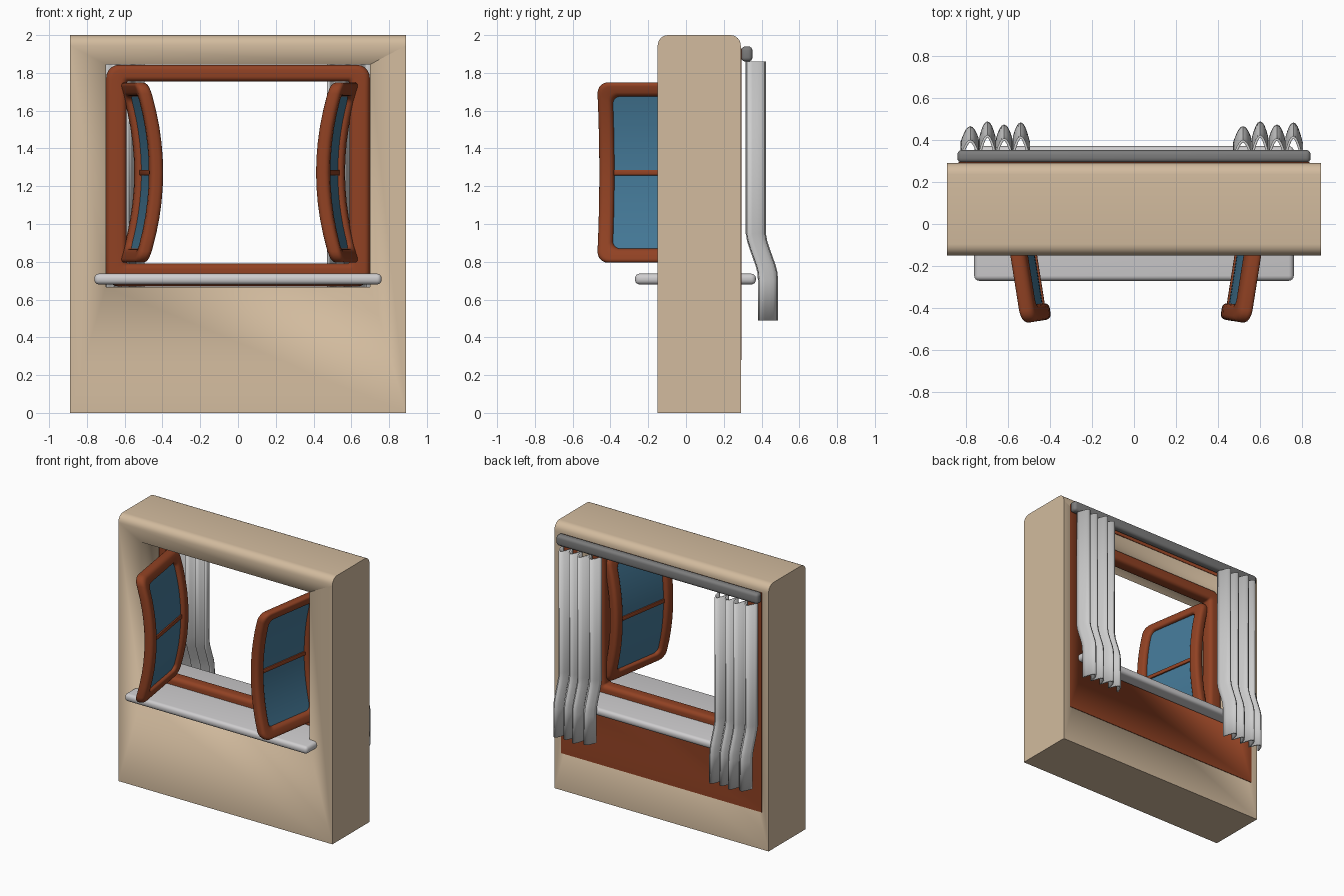
import bpy, bmesh, math

if "Cube" in bpy.data.objects:
    bpy.data.objects.remove(bpy.data.objects["Cube"])


def mat(name, rgb):
    m = bpy.data.materials.new(name)
    m.diffuse_color = (*rgb, 1)
    m.use_nodes = True
    m.node_tree.nodes["Principled BSDF"].inputs["Base Color"].default_value = m.diffuse_color
    return m


PLASTER = mat("beige plaster", (0.645, 0.497, 0.342))
WOOD = mat("brown wood", (0.283, 0.054, 0.017))
GLASS = mat("blue glass", (0.058, 0.19, 0.31))
STONE = mat("pale sill", (0.62, 0.61, 0.62))
CLOTH = mat("pale cloth", (0.61, 0.61, 0.61))
METAL = mat("grey metal", (0.2, 0.2, 0.2))


def finish(name, bm, material, bevel=0, segs=4):
    """Turn a bmesh into a smooth-shaded object with an optional edge bevel."""
    bmesh.ops.recalc_face_normals(bm, faces=bm.faces)
    me = bpy.data.meshes.new(name)
    bm.to_mesh(me)
    bm.free()
    ob = bpy.data.objects.new(name, me)
    bpy.context.collection.objects.link(ob)
    if material:
        me.materials.append(material)
    if bevel:
        b = ob.modifiers.new("bevel", 'BEVEL')
        b.width, b.segments = bevel, segs
        b.limit_method, b.angle_limit = 'ANGLE', math.radians(45)
    bpy.ops.object.select_all(action='DESELECT')
    bpy.context.view_layer.objects.active = ob
    ob.select_set(True)
    for m in list(ob.modifiers):
        bpy.ops.object.modifier_apply(modifier=m.name)
    bpy.ops.object.shade_smooth_by_angle(angle=math.radians(40))
    return ob


def box_bm(x, y, z, zcuts=1):
    """Box from (min, max) pairs, sliced along z."""
    bm = bmesh.new()
    rows = []
    for i in range(zcuts + 1):
        h = z[0] + (z[1] - z[0]) * i / zcuts
        rows.append([bm.verts.new(p) for p in
                     ((x[0], y[0], h), (x[1], y[0], h), (x[1], y[1], h), (x[0], y[1], h))])
    for a, b in zip(rows, rows[1:]):
        for k in range(4):
            bm.faces.new((a[k], a[(k + 1) % 4], b[(k + 1) % 4], b[k]))
    bm.faces.new(rows[0])
    bm.faces.new(rows[-1])
    return bm


def rounded_loop(x0, x1, z0, z1, r, arc=5, side=10):
    """Rounded rectangle with the upright sides subdivided."""
    corners = [(x1 - r, z0 + r, -90), (x1 - r, z1 - r, 0), (x0 + r, z1 - r, 90), (x0 + r, z0 + r, 180)]
    pts = []
    for i, (cx, cz, a0) in enumerate(corners):
        for k in range(arc + 1):
            a = math.radians(a0 + 90 * k / arc)
            pts.append((cx + r * math.cos(a), cz + r * math.sin(a)))
        if i in (0, 2):
            (px, pz), nz = pts[-1], corners[i + 1][1]
            pts += [(px, pz + (nz - pz) * k / side) for k in range(1, side)]
    return pts


def ring_bm(outer, inner, y0, y1):
    """Picture-frame ring between two matching loops."""
    bm = bmesh.new()
    loops = [[bm.verts.new((x, y, z)) for x, z in pts]
             for pts, y in ((outer, y0), (inner, y0), (inner, y1), (outer, y1))]
    n = len(outer)
    for j in range(4):
        a, b = loops[j], loops[(j + 1) % 4]
        for i in range(n):
            bm.faces.new((a[i], a[(i + 1) % n], b[(i + 1) % n], b[i]))
    return bm


def cut_opening(ob):
    cutter = finish("opening_cutter", box_bm((-0.70, 0.70), (-1, 1), (0.667, 1.845)), None)
    cutter.hide_render = True
    m = ob.modifiers.new("opening", 'BOOLEAN')
    m.operation, m.solver, m.object = 'DIFFERENCE', 'EXACT', cutter
    bpy.context.view_layer.objects.active = ob
    bpy.ops.object.modifier_apply(modifier="opening")
    bpy.data.objects.remove(cutter)


# Wall with rounded long top edges and a window opening
bm = box_bm((-0.89, 0.89), (-0.15, 0.29), (0, 2))
top = [e for e in bm.edges if all(v.co.z > 1.9 for v in e.verts)
       and abs(e.verts[0].co.y - e.verts[1].co.y) < 0.01]
bmesh.ops.bevel(bm, geom=top, offset=0.055, segments=6, profile=0.5, affect='EDGES')
cut_opening(finish("wall", bm, PLASTER))

# Brown panel painted on the back of the wall
cut_opening(finish("back_panel", box_bm((-0.835, 0.835), (0.286, 0.294), (0.28, 1.93)), WOOD))

# Fixed window frame
finish("window_frame", ring_bm(rounded_loop(-0.698, 0.698, 0.669, 1.843, 0.07),
                               rounded_loop(-0.59, 0.59, 0.79, 1.755, 0.012), 0.035, 0.135),
       WOOD, 0.03)

# Sill running through the wall
finish("sill", box_bm((-0.76, 0.76), (-0.27, 0.37), (0.68, 0.737)), STONE, 0.024)

# Two open, bowed casements
Z0, Z1, W = 0.795, 1.75, 0.575
ANGLE = math.radians(9)


def place(bm, sx, shift):
    """Bow a flat sash, swing it open on its hinge and mirror it."""
    for v in bm.verts:
        u, w, z = v.co
        t = (z - (Z0 + Z1) / 2) / ((Z1 - Z0) / 2)
        w += 0.08 * (1 - t * t)
        x = -0.597 + u * math.sin(ANGLE) + w * math.cos(ANGLE)
        y = 0.098 - u * math.cos(ANGLE) + w * math.sin(ANGLE)
        v.co = (sx * x + shift, y, z)
    return bm


for side, sx, shift in (("left", -1, 0.017), ("right", 1, 0)):
    sx = -sx
    label, shift = ("left", 0) if sx == 1 else ("right", 0.017)
    sash = ring_bm(rounded_loop(0, W, Z0, Z1, 0.06),
                   rounded_loop(0.08, W - 0.08, Z0 + 0.075, Z1 - 0.075, 0.04), -0.036, 0.036)
    finish(label + "_sash", place(sash, sx, shift), WOOD, 0.026)
    pane = box_bm((0.06, W - 0.06), (-0.006, 0.006), (Z0 + 0.05, Z1 - 0.05), 16)
    finish(label + "_glass", place(pane, sx, shift), GLASS)
    bar = box_bm((0.05, W - 0.05), (-0.016, 0.016), (1.257, 1.287))
    finish(label + "_glazing_bar", place(bar, sx, shift), WOOD, 0.005, 2)

# Curtain rail
finish("curtain_rail", box_bm((-0.84, 0.84), (0.292, 0.352), (1.86, 1.94)), METAL, 0.022)

# Pleated curtains, kicked out over the sill
EDGES = (-0.82, -0.737, -0.657, -0.578, -0.50)
DEPTHS = (0.072, 0.095, 0.08, 0.09)
DROP = ((1.86, 0), (0.95, 0), (0.91, 0.007), (0.87, 0.02), (0.78, 0.052), (0.745, 0.061),
        (0.70, 0.065), (0.49, 0.065))
profile = []
for i, d in enumerate(DEPTHS):
    for k in range(10):
        t = k / 10
        profile.append((EDGES[i] + (EDGES[i + 1] - EDGES[i]) * t, 0.322 + d * math.sin(math.pi * t)))
profile.append((EDGES[-1], 0.322))
for label, dx in (("left", 0), ("right", 1.297)):
    bm = bmesh.new()
    rows = [[bm.verts.new((x + dx, y + off, z)) for x, y in profile] for z, off in DROP]
    for a, b in zip(rows, rows[1:]):
        for i in range(len(profile) - 1):
            bm.faces.new((a[i], a[i + 1], b[i + 1], b[i]))
    curtain = finish(label + "_curtain", bm, CLOTH)
    s = curtain.modifiers.new("thickness", 'SOLIDIFY')
    s.thickness, s.offset = 0.012, 0
    bpy.ops.object.modifier_apply(modifier="thickness")
